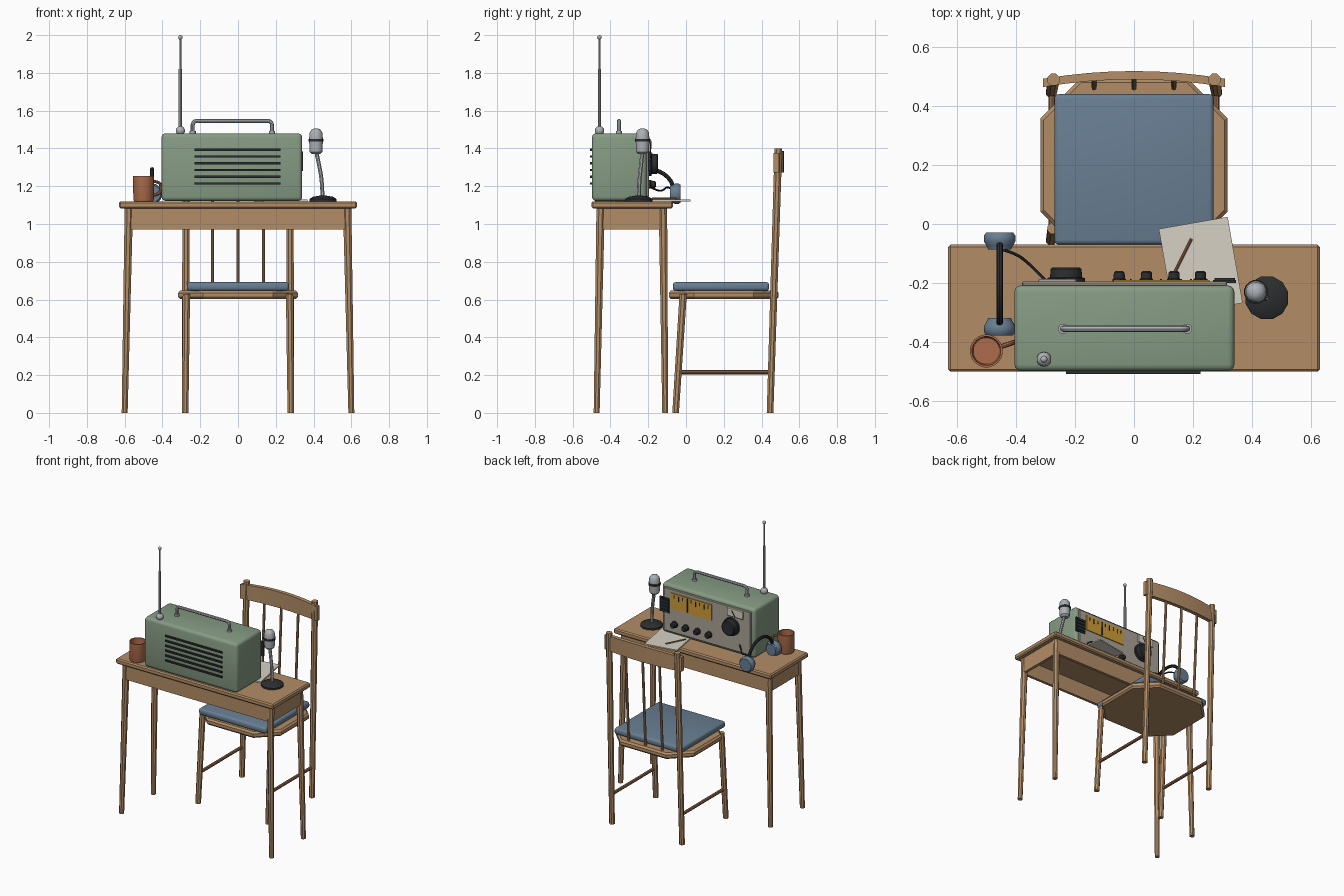
import bpy, bmesh, math
from mathutils import Vector, Matrix

if "Cube" in bpy.data.objects:
    bpy.data.objects.remove(bpy.data.objects["Cube"])

COLORS = {"wood": (0.45, 0.27, 0.135), "wood_dark": (0.33, 0.15, 0.075), "green": (0.24, 0.33, 0.23),
          "blue": (0.14, 0.21, 0.29), "black": (0.025, 0.027, 0.03), "panel": (0.40, 0.37, 0.31),
          "amber": (0.62, 0.34, 0.04), "paper": (0.68, 0.64, 0.55), "clay": (0.42, 0.15, 0.07),
          "metal": (0.42, 0.44, 0.46)}
MATS = {}
for key, c in COLORS.items():
    MATS[key] = bpy.data.materials.new(key)
    MATS[key].diffuse_color = (*c, 1)


def finish(ob, mat, smooth=False):
    ob.data.materials.append(MATS[mat])
    if smooth:
        bpy.ops.object.select_all(action='DESELECT')
        ob.select_set(True)
        bpy.context.view_layer.objects.active = ob
        bpy.ops.object.shade_smooth_by_angle(angle=math.radians(40))
    return ob


def from_bm(name, bm, mat, smooth=False):
    bmesh.ops.recalc_face_normals(bm, faces=bm.faces[:])
    me = bpy.data.meshes.new(name)
    bm.to_mesh(me)
    bm.free()
    ob = bpy.data.objects.new(name, me)
    bpy.context.collection.objects.link(ob)
    return finish(ob, mat, smooth)


def box(name, x, y, z, mat, bevel=0.0, seg=1, rot=0.0):
    """Box from (min, max) ranges, optionally turned about its own vertical axis."""
    bm = bmesh.new()
    bmesh.ops.create_cube(bm, size=1)
    bmesh.ops.scale(bm, vec=(x[1] - x[0], y[1] - y[0], z[1] - z[0]), verts=bm.verts)
    if bevel:
        bmesh.ops.bevel(bm, geom=bm.edges[:], offset=bevel, segments=seg, profile=0.5, affect='EDGES')
    bmesh.ops.transform(bm, matrix=Matrix.Translation((sum(x) / 2, sum(y) / 2, sum(z) / 2))
                        @ Matrix.Rotation(rot, 4, 'Z'), verts=bm.verts)
    return from_bm(name, bm, mat, seg > 1)


def skin(bm, rings, caps=True):
    vs = [[bm.verts.new(p) for p in r] for r in rings]
    n = len(vs[0])
    for a, b in zip(vs, vs[1:]):
        for i in range(n):
            bm.faces.new((a[i], a[(i + 1) % n], b[(i + 1) % n], b[i]))
    if caps:
        bm.faces.new(vs[0])
        bm.faces.new(vs[-1])


def circle(c, r, n):
    return [(c[0] + r * math.cos((i + .5) * math.tau / n), c[1] + r * math.sin((i + .5) * math.tau / n), c[2])
            for i in range(n)]


def post(name, p0, p1, r0, r1, mat="wood", n=8):
    """Tapered leg with level ends."""
    bm = bmesh.new()
    skin(bm, [circle(p0, r0, n), circle(p1, r1, n)])
    return from_bm(name, bm, mat)


def lathe(name, profile, loc, mat, axis=(0, 0, 1), n=16):
    """Turned part; profile is (radius, height along axis)."""
    bm = bmesh.new()
    skin(bm, [circle((0, 0, h), r, n) for r, h in profile])
    q = Vector(axis).to_track_quat('Z', 'Y').to_matrix().to_4x4()
    bmesh.ops.transform(bm, matrix=Matrix.Translation(loc) @ q, verts=bm.verts)
    return from_bm(name, bm, mat, True)


def ball(name, loc, r, mat):
    bm = bmesh.new()
    bmesh.ops.create_uvsphere(bm, u_segments=14, v_segments=8, radius=r, matrix=Matrix.Translation(loc))
    return from_bm(name, bm, mat, True)


def tube(name, pts, r, mat, kind='POLY'):
    cu = bpy.data.curves.new(name, 'CURVE')
    cu.dimensions, cu.bevel_depth, cu.bevel_resolution, cu.use_fill_caps = '3D', r, 2, True
    sp = cu.splines.new(kind)
    sp.points.add(len(pts) - 1)
    for p, co in zip(sp.points, pts):
        p.co = (*co, 1)
    if kind == 'NURBS':
        sp.order_u, sp.use_endpoint_u, sp.resolution_u = 3, True, 5
    ob = bpy.data.objects.new(name, cu)
    bpy.context.collection.objects.link(ob)
    bpy.ops.object.select_all(action='DESELECT')
    ob.select_set(True)
    bpy.context.view_layer.objects.active = ob
    bpy.ops.object.convert(target='MESH')
    return finish(bpy.context.object, mat, True)


# Table
box("table_top", (-.63, .63), (-.50, -.07), (1.083, 1.12), "wood", .008)
box("table_front_apron", (-.59, .59), (-.47, -.45), (.972, 1.085), "wood")
box("table_back_apron", (-.59, .59), (-.12, -.10), (.972, 1.085), "wood")
for s in (-1, 1):
    side = "left" if s < 0 else "right"
    box(f"table_{side}_apron", sorted((s * .575, s * .595)), (-.46, -.11), (.972, 1.085), "wood")
    post(f"table_front_{side}_leg", (s * .60, -.473, 0), (s * .578, -.452, 1.085), .017, .024)
    post(f"table_back_{side}_leg", (s * .60, -.110, 0), (s * .578, -.122, 1.085), .017, .024)

    # Chair legs, back posts and side stretchers
    post(f"chair_front_{side}_leg", (s * .28, -.055, 0), (s * .273, -.015, .63), .019, .021)
    post(f"chair_back_{side}_post", (s * .28, .445, 0), (s * .273, .489, 1.40), .019, .022)
    tube(f"chair_{side}_stretcher", [(s * .278, -.04, .215), (s * .278, .452, .215)], .011, "wood_dark")

# Chair seat: eight-sided slab with bevelled rim
bm = bmesh.new()
outline = [(.317, .158), (.185, .29), (-.185, .29), (-.317, .158),
           (-.317, -.158), (-.185, -.29), (.185, -.29), (.317, -.158)]
skin(bm, [[(x * k, .2 + y * k, z) for x, y in outline]
          for k, z in ((.965, .602), (1, .614), (1, .635), (.965, .648))])
from_bm("chair_seat", bm, "wood")
box("seat_cushion", (-.27, .27), (-.07, .44), (.646, .692), "blue", .016, 3)

# Chair back: curved rail and spindles
bm = bmesh.new()
rings = []
for i in range(9):
    t = -1 + i / 4
    y, z = .478 + .026 * (1 - t * t), 1.375 + .012 * (1 - t * t)
    rings.append([(t * .308, y - .014, 1.272), (t * .308, y + .014, 1.272),
                  (t * .308, y + .014, z), (t * .308, y - .014, z)])
skin(bm, rings)
from_bm("chair_top_rail", bm, "wood", True)
for x in (-.135, 0, .135):
    tube("chair_spindle", [(x, .462, .64), (x, .496, 1.29)], .009, "wood")

# Radio body, rear panel and grille
box("radio_body", (-.405, .34), (-.498, -.208), (1.122, 1.48), "green", .022, 3)
box("radio_panel", (-.38, .315), (-.21, -.195), (1.145, 1.458), "panel", .004)
for i in range(6):
    z = 1.215 + i * .0355
    box("radio_grille_slot", (-.23, .225), (-.508, -.49), (z - .006, z + .006), "black")

# Tuning dial with ticks and needle
box("dial", (-.07, .255), (-.20, -.189), (1.318, 1.432), "amber")
for i in range(9):
    x, h = -.045 + i * .034, .035 if i % 2 else .022
    box("dial_tick", (x - .003, x + .003), (-.19, -.186), (1.42 - h, 1.42), "black")
box("dial_needle", (.118, .124), (-.19, -.185), (1.325, 1.425), "black")

# Small meter and side vent
box("meter", (-.325, -.195), (-.20, -.186), (1.39, 1.452), "paper", .004)
tube("meter_needle", [(-.26, -.185, 1.398), (-.235, -.185, 1.438)], .003, "black")
box("side_vent", (.267, .345), (-.20, -.189), (1.28, 1.385), "black")
for i in range(4):
    z = 1.296 + i * .024
    box("side_vent_slat", (.272, .342), (-.19, -.183), (z - .005, z + .005), "black")

# Knobs
lathe("tuning_knob", [(.064, 0), (.064, .014), (.055, .016), (.053, .044), (.047, .05)],
      (-.23, -.197, 1.318), "black", (0, 1, 0), 20)
for x in (-.05, .042, .135, .225):
    lathe("small_knob", [(.024, 0), (.024, .01), (.02, .012), (.019, .032), (.014, .037)],
          (x, -.197, 1.21), "black", (0, 1, 0), 12)

# Carrying handle with collars
arc = [(.022 * math.cos(a), .022 * math.sin(a)) for a in (0, .52, 1.05, 1.57)]
pts = [(.18, -.355, 1.475)] + [(.158 + a, -.355, 1.524 + b) for a, b in arc]
pts += [(-.218 - a, -.355, 1.524 + b) for a, b in reversed(arc)] + [(-.24, -.355, 1.475)]
tube("radio_handle", pts, .0105, "metal")
for x in (.18, -.24):
    lathe("handle_collar", [(.017, 0), (.017, .014)], (x, -.355, 1.478), "metal")

# Telescopic aerial
ball("aerial_base", (-.305, -.458, 1.494), .025, "metal")
tube("aerial_lower", [(-.305, -.458, 1.50), (-.305, -.458, 1.82)], .009, "metal")
tube("aerial_upper", [(-.305, -.458, 1.80), (-.305, -.458, 1.99)], .006, "metal")
ball("aerial_tip", (-.305, -.458, 1.988), .012, "metal")

# Mug
lathe("mug", [(.051, 0), (.055, .012), (.056, .135), (.049, .135), (.045, .02)], (-.50, -.43, 1.12), "clay", n=20)
tube("mug_handle", [(-.452, -.416, 1.225), (-.418, -.404, 1.225), (-.405, -.400, 1.195),
                    (-.415, -.404, 1.158), (-.452, -.416, 1.15)], .008, "clay", 'NURBS')

# Headphones: cups, pads, band and lead
for y, s in ((-.08, 1), (-.325, -1)):
    lathe("ear_pad", [(.04, -.006), (.047, .012)], (-.455, y, 1.16), "blue", (0, s, 0), 14)
    lathe("ear_cup", [(.045, .004), (.055, .022), (.055, .04), (.046, .052)],
          (-.455, y, 1.16), "blue", (0, s, 0), 14)
band = [(-.455, -.2025 + .137 * math.cos(a), 1.175 + .115 * math.sin(a))
        for a in [math.pi * i / 14 for i in range(15)]]
tube("headband", band, .011, "black")
tube("headphone_lead", [(-.45, -.085, 1.19), (-.40, -.10, 1.20), (-.36, -.13, 1.17),
                        (-.31, -.18, 1.19), (-.29, -.20, 1.20)], .005, "black", 'NURBS')

# Notepad and pencil
box("paper_sheet", (.1075, .3445), (-.290, .006), (1.12, 1.129), "paper", rot=math.radians(9.9))
tube("pencil", [(.195, -.05, 1.134), (.13, -.18, 1.134)], .005, "wood_dark")

# Microphone
lathe("mic_base", [(.075, 0), (.075, .012), (.055, .024), (.02, .03)], (.45, -.25, 1.12), "black", n=12)
tube("mic_stem", [(.447, -.25, 1.14), (.446, -.248, 1.22), (.43, -.238, 1.31), (.413, -.23, 1.39)],
     .011, "metal", 'NURBS')
lathe("mic_head", [(.022, 0), (.034, .012), (.037, .065), (.037, .085), (.034, .115), (.024, .13), (.01, .136)],
      (.413, -.23, 1.37), "metal", n=16)
lathe("mic_band", [(.041, 0), (.041, .014)], (.413, -.23, 1.436), "black", n=16)

for m in bpy.data.materials:
    if m.users and not m.is_grease_pencil:
        m.use_nodes = True
        m.node_tree.nodes["Principled BSDF"].inputs["Base Color"].default_value = m.diffuse_color
